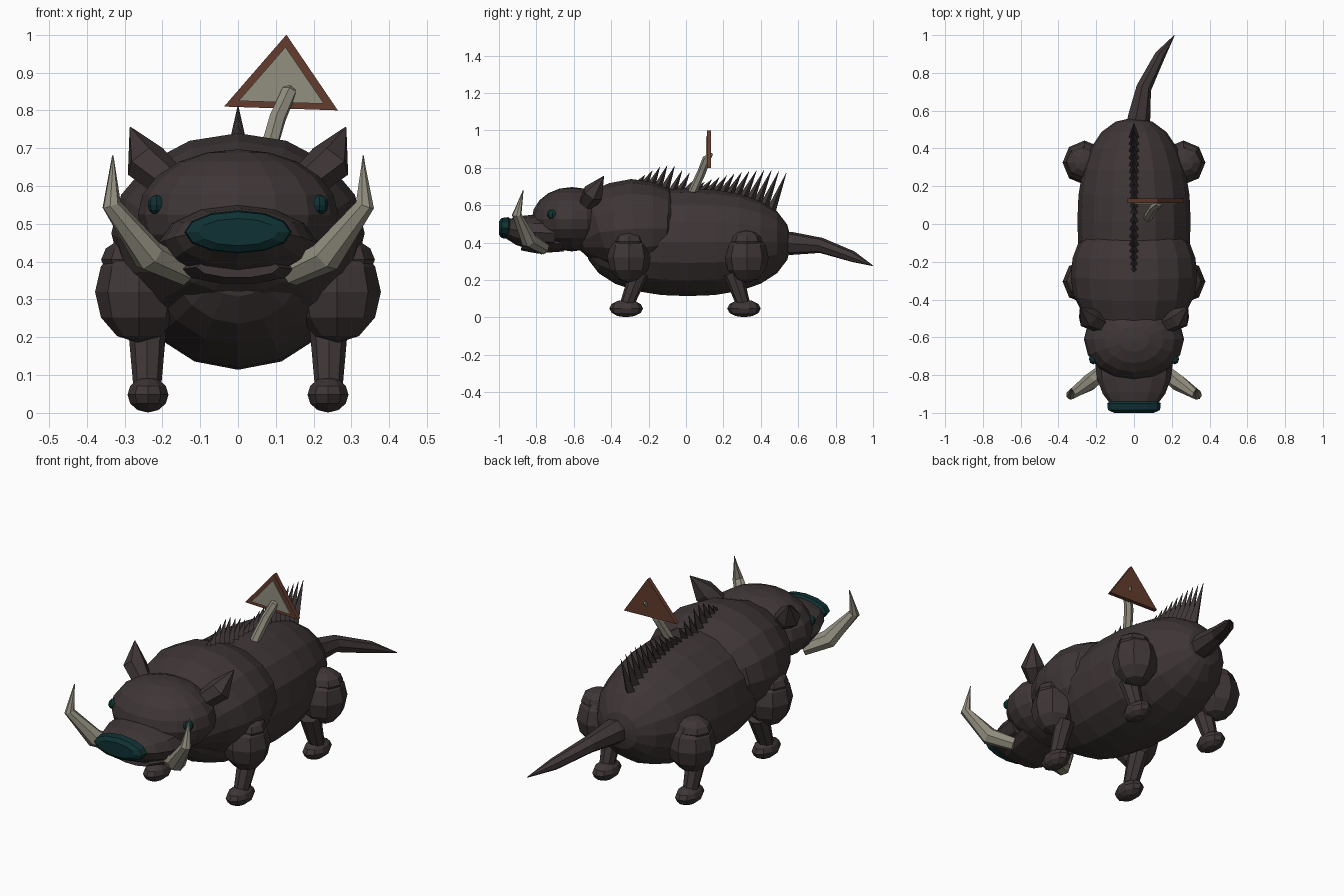
import bpy, bmesh, math
from mathutils import Vector, Matrix

cube = bpy.data.objects.get("Cube")
if cube:
    bpy.data.objects.remove(cube)


def material(name, rgb):
    m = bpy.data.materials.new(name)
    m.use_nodes = True
    m.diffuse_color = (*rgb, 1)
    m.node_tree.nodes["Principled BSDF"].inputs["Base Color"].default_value = (*rgb, 1)
    return m


HIDE = material("dark brown hide", (0.05, 0.037, 0.037))
TEAL = material("dark teal", (0.005, 0.031, 0.033))
BONE = material("bone", (0.29, 0.275, 0.215))
WOOD = material("red brown wood", (0.125, 0.045, 0.026))


def finish(bm, name, mat):
    bmesh.ops.recalc_face_normals(bm, faces=bm.faces)
    mesh = bpy.data.meshes.new(name)
    bm.to_mesh(mesh)
    bm.free()
    mesh.materials.append(mat)
    ob = bpy.data.objects.new(name, mesh)
    bpy.context.collection.objects.link(ob)
    return ob


def ball(name, loc, size, mat=HIDE, seg=10, rings=7):
    """Flat-shaded ellipsoid."""
    bm = bmesh.new()
    bmesh.ops.create_uvsphere(bm, u_segments=seg, v_segments=rings, radius=1,
                              matrix=Matrix.Translation(loc) @ Matrix.Diagonal((*size, 1)))
    return finish(bm, name, mat)


def tube(name, points, radii, mat=HIDE, sides=8):
    """Rings of the given (width, height) radii along a path, capped at both ends."""
    bm = bmesh.new()
    pts = [Vector(p) for p in points]
    rings = []
    for i, p in enumerate(pts):
        t = (pts[min(i + 1, len(pts) - 1)] - pts[max(i - 1, 0)]).normalized()
        u = t.cross(Vector((0, 0, 1)) if abs(t.z) < 0.95 else Vector((0, 1, 0))).normalized()
        v = u.cross(t)
        a, b = radii[i] if isinstance(radii[i], tuple) else (radii[i], radii[i])
        angles = [math.tau * k / sides for k in range(sides)]
        rings.append([bm.verts.new(p + u * a * math.cos(w) + v * b * math.sin(w)) for w in angles])
    for r, s in zip(rings, rings[1:]):
        for k in range(sides):
            n = (k + 1) % sides
            bm.faces.new((r[k], r[n], s[n], s[k]))
    bm.faces.new(rings[0])
    bm.faces.new(rings[-1])
    return finish(bm, name, mat)


def loft(name, rows, mat=HIDE, sides=16):
    """Rows of (y, z, half width, half height) along the length of the animal."""
    return tube(name, [(0, y, z) for y, z, a, b in rows], [(a, b) for y, z, a, b in rows], mat, sides)


# Barrel body: blunt ellipsoid along y
def girth(t):
    return max(1 - abs(t) ** 2.3, 0.002) ** (1 / 2.3)


steps = [math.sin(math.pi * (k / 12 - 0.5)) for k in range(13)]
loft("body", [(0.01 + 0.55 * t, 0.402, 0.3 * girth(t), 0.288 * girth(t)) for t in steps])

# Shoulder hump
loft("shoulders", [
    (-0.59, 0.40, 0.03, 0.03), (-0.56, 0.41, 0.17, 0.10), (-0.46, 0.455, 0.28, 0.225),
    (-0.38, 0.465, 0.32, 0.255), (-0.28, 0.475, 0.335, 0.265), (-0.18, 0.475, 0.325, 0.25),
    (-0.10, 0.475, 0.295, 0.215), (-0.04, 0.47, 0.20, 0.15)])

# Head, snout, jaw and nose
ball("head", (0, -0.61, 0.525), (0.265, 0.215, 0.172), seg=16, rings=10)
loft("snout", [(-0.70, 0.45, 0.21, 0.10), (-0.82, 0.455, 0.195, 0.095),
               (-0.90, 0.465, 0.165, 0.077), (-0.96, 0.475, 0.12, 0.05)], sides=12)
loft("jaw", [(-0.66, 0.40, 0.17, 0.05), (-0.80, 0.38, 0.15, 0.04),
             (-0.88, 0.385, 0.11, 0.028)], sides=10)
loft("nose", [(-0.93, 0.478, 0.115, 0.04), (-0.95, 0.478, 0.142, 0.058),
              (-0.985, 0.478, 0.138, 0.054), (-1.0, 0.478, 0.105, 0.036)], TEAL, 12)

# Paired parts
for side, s in (("left", 1), ("right", -1)):
    ball(side + "_eye", (s * 0.215, -0.715, 0.55), (0.024, 0.028, 0.026), TEAL, 8, 6)
    tube(side + "_tusk",
         [(s * 0.14, -0.76, 0.37), (s * 0.235, -0.84, 0.415), (s * 0.335, -0.905, 0.55),
          (s * 0.331, -0.87, 0.68)], [0.036, 0.045, 0.026, 0.002], BONE, 7)
    tube(side + "_ear",
         [(s * 0.16, -0.54, 0.59), (s * 0.245, -0.495, 0.665), (s * 0.285, -0.44, 0.755)],
         [0.045, 0.058, 0.002], HIDE, 6)
    for end, y, knee in (("front", -0.305, -0.25), ("hind", 0.325, 0.25)):
        leg = side + "_" + end
        ball(leg + "_thigh", (s * 0.262, y, 0.32), (0.116, 0.117, 0.135), seg=8, rings=6)
        ball(leg + "_hip", (s * 0.27, y, 0.405), (0.092, 0.085, 0.06), seg=8, rings=6)
        foot_y = -0.32 if end == "front" else 0.31
        tube(leg + "_shin", [(s * 0.24, knee, 0.24), (s * 0.24, foot_y, 0.06)],
             [0.052, 0.036], HIDE, 8)
        ball(leg + "_foot", (s * 0.238, foot_y, 0.048), (0.057, 0.09, 0.047), seg=10, rings=6)

# Tail, curling to one side
tube("tail", [(0.01, 0.48, 0.40), (0.025, 0.57, 0.395), (0.05, 0.72, 0.385), (0.135, 0.89, 0.325),
              (0.214, 0.999, 0.276)], [0.065, 0.062, 0.042, 0.03, 0.002], HIDE, 7)

# Bristles along the spine, leaning back
for i in range(20):
    y = -0.27 + 0.038 * i
    base = 0.40 + 0.288 * girth((y - 0.01) / 0.55)
    if y < -0.1:
        base = max(base, 0.725 - 0.8 * (y + 0.28) ** 2)
    if i < 9:
        rise = 0.035 + 0.07 * math.sin(math.pi * i / 8)
    else:
        rise = 0.05 + 0.013 * (i - 9)
    lean = 0.05 + 0.0018 * i
    tube("bristle_%02d" % (i + 1), [(0, y, base - 0.03), (0, y + lean, base + rise)],
         [(0.03, 0.026), 0.001], HIDE, 4)

# Shaft stuck in the back, carrying a triangular plate
tube("shaft", [(0.07, 0.03, 0.66), (0.105, 0.085, 0.78), (0.135, 0.11, 0.85), (0.14, 0.14, 0.875)],
     [0.024, 0.023, 0.021, 0.006], BONE, 6)


def triangle(name, corners, y0, y1, mat):
    bm = bmesh.new()
    front, back = [[bm.verts.new((x, y, z)) for x, z in corners] for y in (y0, y1)]
    bm.faces.new(front)
    bm.faces.new(back)
    for k in range(3):
        n = (k + 1) % 3
        bm.faces.new((front[k], front[n], back[n], back[k]))
    return finish(bm, name, mat)


corners = [(-0.037, 0.81), (0.264, 0.80), (0.128, 1.0)]
cx, cz = (sum(c[k] for c in corners) / 3 for k in (0, 1))
inner = [(cx + (x - cx) * 0.75, cz + (z - cz) * 0.75) for x, z in corners]
triangle("sign_board", corners, 0.112, 0.134, WOOD)
triangle("sign_panel", inner, 0.106, 0.113, BONE)
